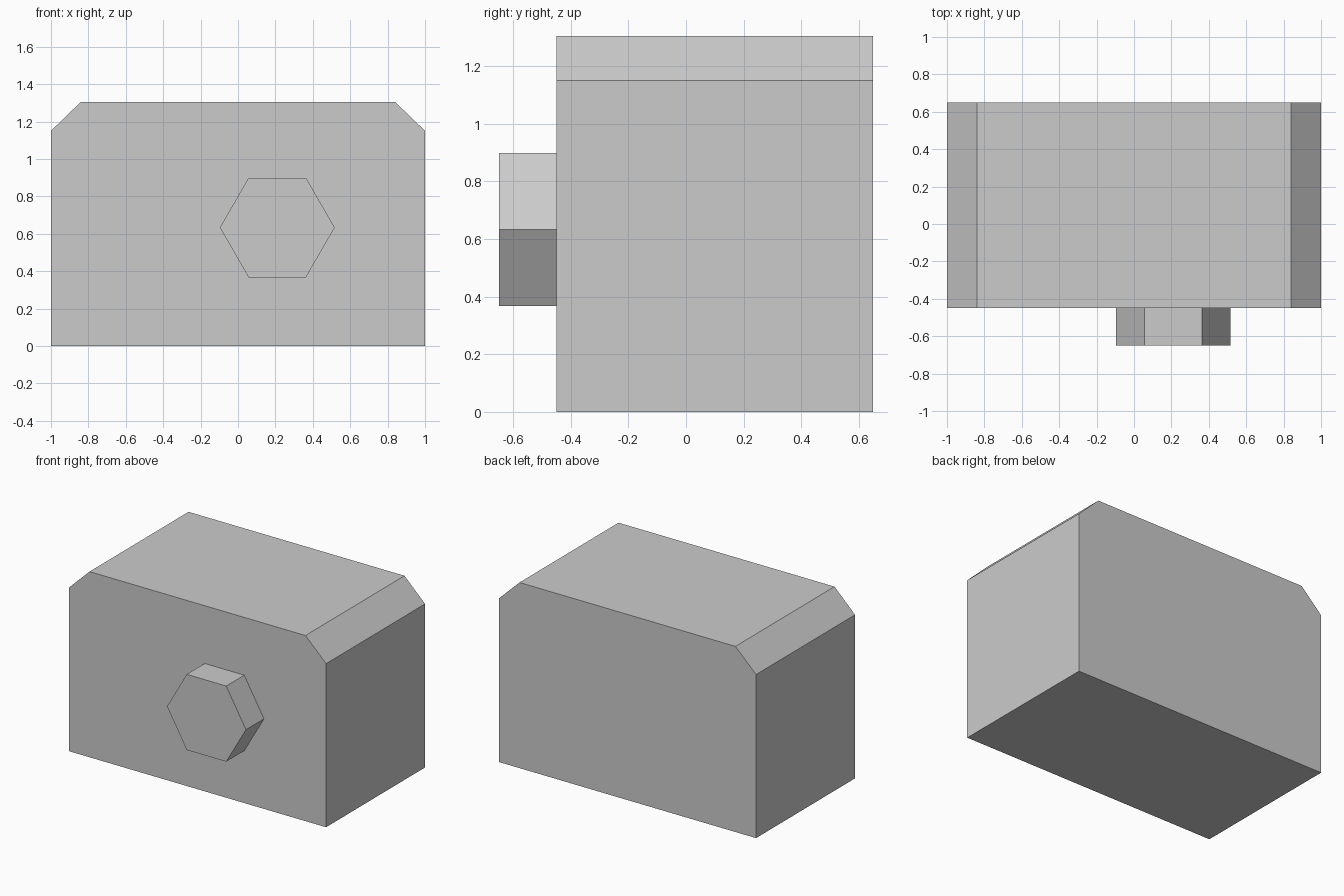
import bpy, bmesh, math

if "Cube" in bpy.data.objects:
    bpy.data.objects.remove(bpy.data.objects["Cube"])

grey = bpy.data.materials.new("light grey")
grey.diffuse_color = (0.6, 0.6, 0.6, 1)
grey.use_nodes = True
grey.node_tree.nodes["Principled BSDF"].inputs["Base Color"].default_value = grey.diffuse_color


def extrude_profile(name, points, y_front, y_back):
    """Solid from an x-z outline, running from y_front to y_back."""
    bm = bmesh.new()
    face = bm.faces.new([bm.verts.new((x, y_front, z)) for x, z in points])
    ext = bmesh.ops.extrude_face_region(bm, geom=[face], use_keep_orig=True)
    verts = [g for g in ext["geom"] if isinstance(g, bmesh.types.BMVert)]
    bmesh.ops.translate(bm, verts=verts, vec=(0, y_back - y_front, 0))
    bmesh.ops.recalc_face_normals(bm, faces=bm.faces)
    mesh = bpy.data.meshes.new(name)
    bm.to_mesh(mesh)
    bm.free()
    mesh.materials.append(grey)
    obj = bpy.data.objects.new(name, mesh)
    bpy.context.collection.objects.link(obj)
    return obj


# Block with two chamfered top edges, mirrored outline
half = [(1, 0), (1, 1.15), (0.84, 1.305)]
extrude_profile("body", half + [(-x, z) for x, z in reversed(half)], -0.45, 0.65)

# Hexagonal knob on the front
hexagon = [(0.21 + 0.307 * math.cos(i * math.pi / 3),
            0.633 + 0.307 * math.sin(i * math.pi / 3)) for i in range(6)]
extrude_profile("front_knob", hexagon, -0.65, -0.45)
